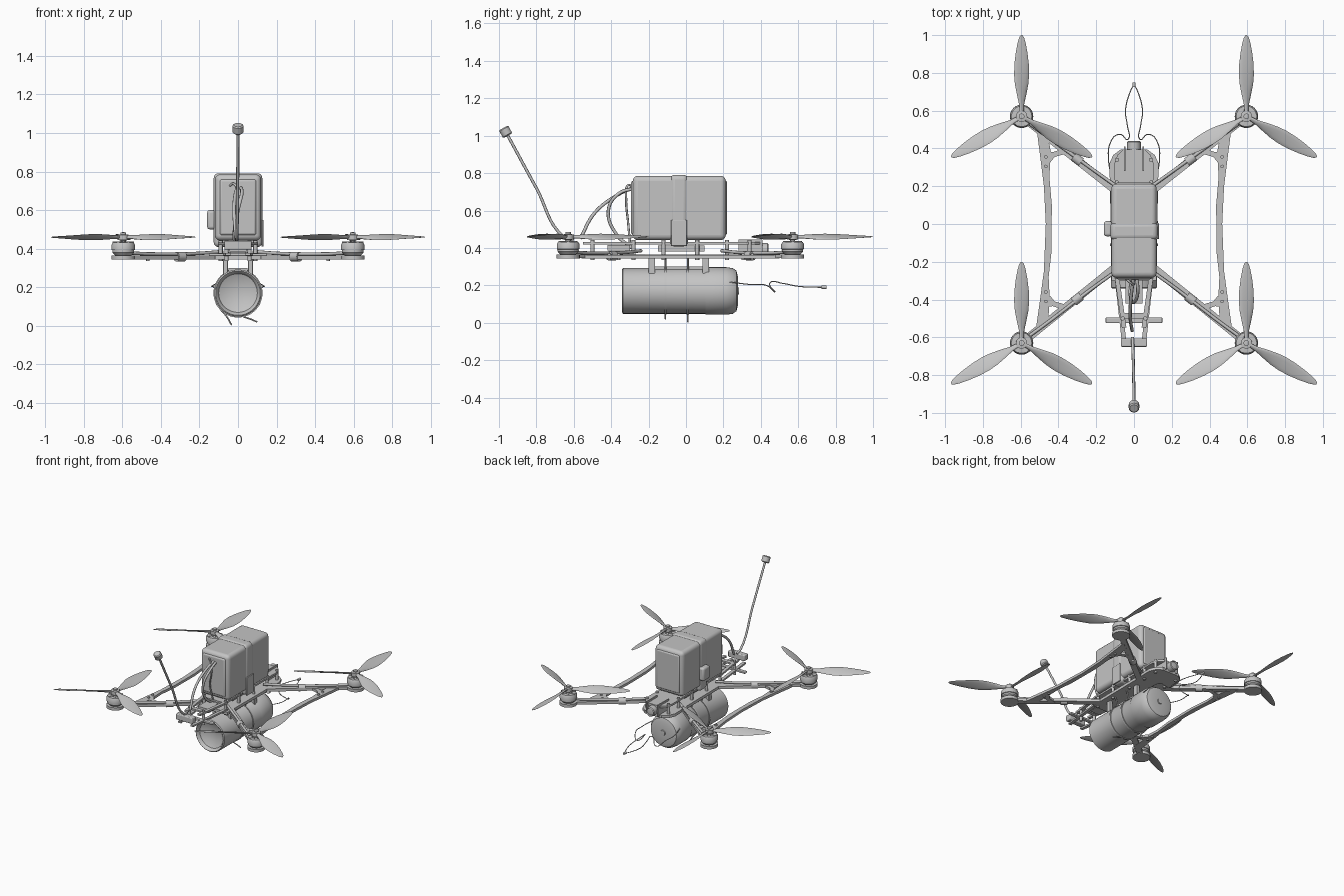
import bpy, bmesh, math
from mathutils import Vector, Matrix

if "Cube" in bpy.data.objects:
    bpy.data.objects.remove(bpy.data.objects["Cube"])

grey = bpy.data.materials.new("plain_grey")
grey.diffuse_color = (0.55, 0.55, 0.55, 1)
grey.use_nodes = True
grey.node_tree.nodes["Principled BSDF"].inputs["Base Color"].default_value = grey.diffuse_color


def finish(name, bm, smooth=True, bevel=0, segs=3):
    bmesh.ops.recalc_face_normals(bm, faces=bm.faces)
    me = bpy.data.meshes.new(name)
    bm.to_mesh(me)
    bm.free()
    me.materials.append(grey)
    ob = bpy.data.objects.new(name, me)
    bpy.context.collection.objects.link(ob)
    if bevel:
        m = ob.modifiers.new("bevel", 'BEVEL')
        m.width, m.segments = bevel, segs
    if smooth:
        bpy.ops.object.select_all(action='DESELECT')
        ob.select_set(True)
        bpy.context.view_layer.objects.active = ob
        bpy.ops.object.shade_smooth_by_angle(angle=math.radians(40))
    return ob


def box(name, x0, x1, y0, y1, z0, z1, bevel=0, segs=3):
    bm = bmesh.new()
    bmesh.ops.create_cube(bm, size=1)
    for v in bm.verts:
        v.co = ((x0, x1)[v.co.x > 0], (y0, y1)[v.co.y > 0], (z0, z1)[v.co.z > 0])
    return finish(name, bm, bevel > 0, bevel, segs)


def plate(name, outline, z0, z1):
    bm = bmesh.new()
    f = bm.faces.new([bm.verts.new((x, y, z0)) for x, y in outline])
    r = bmesh.ops.extrude_face_region(bm, geom=[f])
    for v in r['geom']:
        if isinstance(v, bmesh.types.BMVert):
            v.co.z = z1
    return finish(name, bm, False)


def lathe(name, profile, origin, axis=(0, 0, 1), n=32):
    """Spin (radius, height) points round an axis."""
    bm = bmesh.new()
    rings = []
    for r, h in profile:
        if r < 1e-5:
            rings.append([bm.verts.new((0, 0, h))])
        else:
            rings.append([bm.verts.new((r * math.cos(2 * math.pi * i / n), r * math.sin(2 * math.pi * i / n), h))
                          for i in range(n)])
    for a, b in zip(rings, rings[1:]):
        for i in range(n):
            q = [a[i % len(a)], a[(i + 1) % len(a)], b[(i + 1) % len(b)], b[i % len(b)]]
            bm.faces.new(list(dict.fromkeys(q)))
    rot = Vector((0, 0, 1)).rotation_difference(Vector(axis)).to_matrix().to_4x4()
    bmesh.ops.transform(bm, matrix=Matrix.Translation(origin) @ rot, verts=bm.verts)
    return finish(name, bm)


def rod(name, p, q, r, n=16):
    d = Vector(q) - Vector(p)
    return lathe(name, [(0, 0), (r, 0), (r, d.length), (0, d.length)], p, d.normalized(), n)


def wire(name, points, r):
    cu = bpy.data.curves.new(name, 'CURVE')
    cu.dimensions, cu.bevel_depth, cu.bevel_resolution, cu.use_fill_caps = '3D', r, 2, True
    s = cu.splines.new('BEZIER')
    s.bezier_points.add(len(points) - 1)
    for b, p in zip(s.bezier_points, points):
        b.co = p
        b.handle_left_type = b.handle_right_type = 'AUTO'
    s.resolution_u = 8
    cu.materials.append(grey)
    ob = bpy.data.objects.new(name, cu)
    bpy.context.collection.objects.link(ob)


def beam(name, a, b, w, z0, z1):
    a, b = Vector(a), Vector(b)
    d = (b - a).normalized()
    s = Vector((-d.y, d.x)) * w / 2
    plate(name, [a + s, a - s, b - s, b + s], z0, z1)


def propeller(name, x, y, z):
    # (radius, chord, pitch in degrees, thickness)
    stations = [(0.012, .022, 30, .018), (.06, .03, 32, .016), (.11, .054, 28, .012), (.17, .078, 24, .010),
                (.22, .085, 21, .009), (.28, .079, 17, .008), (.34, .063, 14, .006), (.39, .043, 12, .005),
                (.418, .026, 11, .004), (.43, .008, 10, .003)]
    bm = bmesh.new()
    for k in range(3):
        rot = Matrix.Rotation(k * 2 * math.pi / 3, 3, 'Z')
        prev = None
        for r, c, p, t in stations:
            p = math.radians(p)
            ring = []
            for i in range(12):
                a = i * math.pi / 6
                u, w = c / 2 * math.cos(a), t / 2 * math.sin(a)
                co = Vector((u * math.cos(p) + w * math.sin(p), r, w * math.cos(p) - u * math.sin(p)))
                ring.append(bm.verts.new(rot @ co + Vector((x, y, z))))
            if prev:
                for i in range(12):
                    bm.faces.new([prev[i], prev[(i + 1) % 12], ring[(i + 1) % 12], ring[i]])
            else:
                bm.faces.new(ring)
            prev = ring
        bm.faces.new(prev)
    finish(name, bm)


# motors, propellers and arms on the four corners
for sx, side in ((-1, "left"), (1, "right")):
    for my, iy, end in ((0.57, 0.19, "back"), (-0.63, -0.24, "front")):
        tag = f"{end}_{side}"
        mx, sy = 0.595 * sx, (1 if my > 0 else -1)
        ix = 0.10 * sx
        lathe("motor_" + tag, [(0, .365), (.042, .365), (.056, .38), (.056, .392), (.061, .394), (.061, .42),
                               (.054, .432), (.03, .434), (.026, .426), (0, .426)], (mx, my, 0))
        for k in range(6):
            a = k * math.pi / 3
            c, s = math.cos(a), math.sin(a)
            beam(f"motor_spoke_{tag}_{k}", (mx + .015 * c, my + .015 * s), (mx + .055 * c, my + .055 * s),
                 .013, .424, .436)
        lathe("hub_" + tag, [(0, .432), (.014, .432), (.014, .443), (.03, .445), (.03, .472), (.015, .474),
                             (.015, .484), (0, .486)], (mx, my, 0), n=24)
        propeller("propeller_" + tag, mx, my, .46)
        lathe("motor_mount_" + tag, [(0, .343), (.062, .343), (.062, .365), (0, .365)], (mx, my, 0), n=24)
        beam("arm_" + tag, (ix, iy - .01 * sy), (mx, my), .042, .345, .366)
        wire("motor_cable_" + tag, [(ix * .8, iy, .385), (ix + .12 * sx, iy + .1 * sy, .375),
                                    (mx - .14 * sx, my - .11 * sy, .373), (mx - .03 * sx, my - .03 * sy, .378)], .009)
        # clamp round the arm
        c0, d = Vector((.30 * sx, iy + (my - iy) * .40, .358)), Vector((mx - ix, my - iy, 0)).normalized()
        rod("arm_clamp_" + tag, c0 - d * .025, c0 + d * .025, .025)
        # fork tying the side bar to the arm
        fy = .375 if sy > 0 else -.43
        plate("side_bar_fork_" + tag, [(sx * .35, fy), (sx * .37, fy + .025 * sy), (sx * .43, fy + .005 * sy),
                                       (sx * .48, fy + .01 * sy), (sx * .47, fy - .07 * sy),
                                       (sx * .44, fy - .045 * sy), (sx * .42, fy - .02 * sy)], .343, .362)
        for by in (fy - .07 * sy, fy - .02 * sy):
            rod("side_bar_bolt_" + tag, (sx * .467, by, .335), (sx * .467, by, .371), .009, 12)
    # long curved side bar
    plate("side_bar_" + side, [(sx * x, y) for x, y in
          [(.515, .50), (.497, .36), (.477, .2), (.467, 0), (.477, -.25), (.50, -.42), (.52, -.56),
           (.455, -.52), (.446, -.40), (.452, -.28), (.437, -.15), (.435, .1), (.448, .25), (.44, .38), (.455, .46)]],
          .343, .362)

# central plates
rounded = [(.12, -.30), (.125, .2), (.13, .27), (.13, .32), (.11, .365), (.07, .395)]
body = rounded + [(-x, y) for x, y in reversed(rounded)]
plate("lower_plate", body, .345, .366)
plate("upper_plate", [(x * .8, y) for x, y in body], .418, .432)
for sx in (-1, 1):
    for y in (-.5, -.28, -.12, .06, .22, .34):
        x = .09 * sx if y > -.4 else .06 * sx
        rod("standoff", (x, y, .335), (x, y, .442), .011, 12)
    # tail rails
    for z0, z1 in ((.365, .378), (.418, .432)):
        beam("tail_rail", (.092 * sx, -.27), (.052 * sx, -.63 if z0 < .4 else -.55), .024, z0, z1)
    beam("camera_cheek", (.05 * sx, .28), (.048 * sx, .41), .008, .355, .445)

# tail bars, antenna bracket and small boards
box("tail_crossbar", -.15, .15, -.525, -.495, .362, .376, .005)
box("tail_bridge", -.065, .065, -.50, -.47, .418, .43)
box("antenna_bracket", -.07, .07, -.65, -.605, .395, .44, .006)
box("flight_board", -.06, .06, -.15, .1, .38, .412)
box("video_board", -.045, .045, -.42, -.30, .385, .415)

# antenna
wire("antenna_stem", [(-.008, -.60, .44), (-.006, -.655, .46), (-.002, -.80, .72), (0, -.955, 1.005)], .008)
lathe("antenna_cap", [(0, 0), (.022, 0), (.028, .006), (.028, .042), (.022, .048), (0, .048)],
      (0, -.953, 1.0), (0, -.48, .88), 24)

# camera
box("camera_body", -.042, .042, .335, .395, .352, .432, .008)
lathe("camera_lens", [(0, .39), (.036, .39), (.036, .435), (.03, .44), (.026, .432), (0, .437)],
      (0, 0, .39), (0, 1, 0), 24)

# battery pack with strap
box("battery", -.12, .12, -.285, .213, .442, .785, .028, 5)
box("battery_front_wrap", -.095, .095, -.293, -.27, .47, .76, .012)
box("battery_back_wrap", -.095, .095, .2, .22, .47, .76, .012)
box("battery_strap", -.126, .126, -.085, .01, .408, .791, .026, 5)
box("strap_buckle", -.16, -.115, -.065, .015, .50, .60, .014)
box("strap_tail", .122, .132, -.08, .005, .41, .55, .004)

# battery leads
wire("battery_lead_upper", [(.0, -.27, .73), (-.015, -.38, .675), (-.02, -.49, .585), (-.01, -.565, .45)], .009)
wire("battery_lead_lower", [(.012, -.27, .72), (.02, -.36, .69), (.0, -.415, .60), (-.02, -.37, .47),
                            (-.01, -.29, .40)], .009)
wire("balance_lead", [(-.05, -.28, .72), (-.02, -.31, .735), (.0, -.32, .66), (-.02, -.31, .54), (.0, -.3, .43)], .006)

# canister slung under the frame
CZ = .170
lathe("canister", [(0, -.295), (.06, -.30), (.10, -.318), (.108, -.336), (.115, -.342), (.122, -.336), (.122, .10),
                   (.127, .11), (.127, .215), (.122, .25), (.108, .27), (.08, .277), (.02, .277), (.018, .283), (0, .284)],
      (0, 0, CZ), (0, 1, 0), 64)
for y in (-.11, .01):
    lathe("cable_tie", [(.118, -.006), (.127, -.006), (.127, .006), (.118, .006)], (0, y, CZ), (0, 1, 0), 48)
    for sx in (-1, 1):
        rod("cable_tie_hanger", (sx * .05, y, .27), (sx * .075, y, .35), .005, 8)
wire("cable_tie_tail_left", [(-.09, .01, .085), (-.06, .01, .05), (-.033, .01, .004)], .004)
wire("cable_tie_tail_right", [(.03, -.11, .046), (.065, -.11, .035), (.1, -.11, .02)], .004)
for y in (-.183, .105):
    for sx in (-1, 1):
        box("canister_bracket", sx * .065 - .012, sx * .065 + .012, y - .018, y + .018, .26, .35, .003)
box("canister_saddle", -.05, .05, -.2, .12, .285, .30)

# thin ignition wires trailing behind the canister
for sx in (-1, 1):
    wire("trailing_wire", [(sx * .11, .22, .22), (sx * .135, .34, .205), (sx * .125, .43, .20), (sx * .08, .475, .165),
                           (sx * .03, .45, .215), (sx * .035, .52, .21), (sx * .045, .60, .195), (sx * .02, .70, .19),
                           (0, .74, .19)], .0028)
rod("wire_tip", (0, .725, .19), (0, .75, .19), .009, 12)
